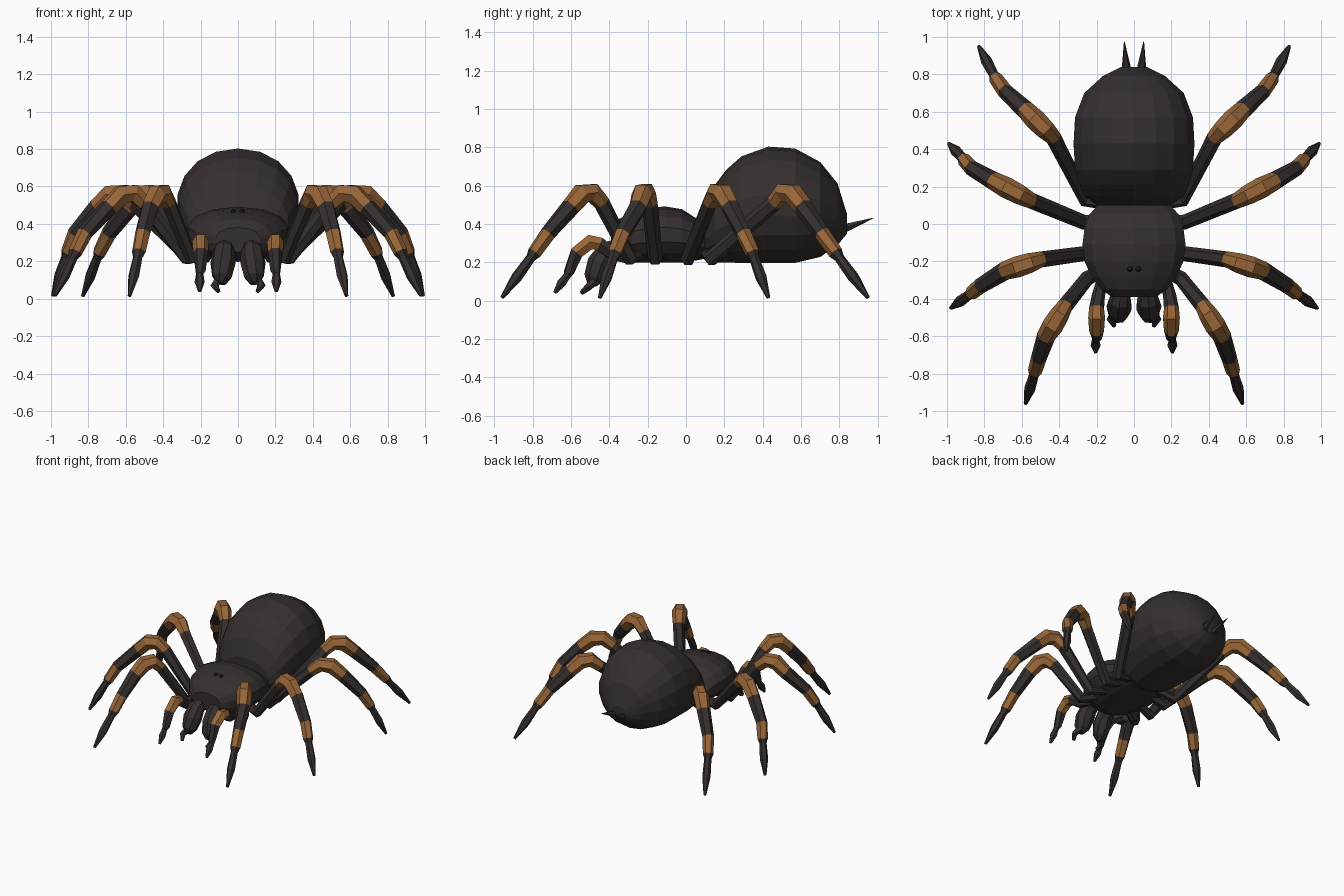
import bpy, bmesh, math
from mathutils import Vector

cube = bpy.data.objects.get("Cube")
if cube:
    bpy.data.objects.remove(cube)


def material(name, colour):
    m = bpy.data.materials.new(name)
    m.use_nodes = True
    m.diffuse_color = (*colour, 1)
    m.node_tree.nodes["Principled BSDF"].inputs["Base Color"].default_value = (*colour, 1)
    return m


DARK = material("dark brown", (0.036, 0.028, 0.028))
ORANGE = material("burnt orange", (0.32, 0.135, 0.04))
BLACK = material("eye black", (0.012, 0.01, 0.01))


def loft(name, rings, mats=(DARK,), bands=()):
    """Skin closed rings into a capped tube; bands lists the spans using the second material."""
    bm = bmesh.new()
    loops = [[bm.verts.new(p) for p in ring] for ring in rings]
    n = len(loops[0])
    for i, (a, b) in enumerate(zip(loops, loops[1:])):
        for k in range(n):
            face = bm.faces.new((a[k], a[(k + 1) % n], b[(k + 1) % n], b[k]))
            face.material_index = 1 if i in bands else 0
    bm.faces.new(loops[0])
    bm.faces.new(loops[-1])
    bmesh.ops.recalc_face_normals(bm, faces=bm.faces)
    mesh = bpy.data.meshes.new(name)
    bm.to_mesh(mesh)
    bm.free()
    for m in mats:
        mesh.materials.append(m)
    obj = bpy.data.objects.new(name, mesh)
    bpy.context.collection.objects.link(obj)
    return obj


def body(name, sections, sides, power):
    """Sections along y: (y, bottom, top, half width)."""
    rings = []
    for y, low, high, wide in sections:
        ring = []
        for k in range(sides):
            a = 2 * math.pi * (k + 0.5) / sides
            c, s = math.cos(a), math.sin(a)
            ring.append((wide * math.copysign(abs(c) ** power, c), y,
                         (low + high) / 2 + (high - low) / 2 * math.copysign(abs(s) ** power, s) * 1.01))
        rings.append(ring)
    return loft(name, rings)


def limb(name, points, radii, bands=(), sides=6):
    """Tapered tube along a path."""
    pts = [Vector(p) for p in points]
    rings = []
    for i, (p, r) in enumerate(zip(pts, radii)):
        before = (p - pts[i - 1]).normalized() if i else Vector()
        after = (pts[i + 1] - p).normalized() if i + 1 < len(pts) else Vector()
        t = (before + after).normalized()
        side = t.cross(Vector((0, 0, 1))).normalized()
        up = side.cross(t)
        angles = [2 * math.pi * k / sides for k in range(sides)]
        rings.append([p + r * (math.cos(a) * side + math.sin(a) * up) for a in angles])
    return loft(name, rings, (DARK, ORANGE), bands)


# Abdomen and carapace
body("abdomen", [(0.10, 0.21, 0.47, 0.20), (0.15, 0.2, 0.60, 0.27), (0.21, 0.2, 0.68, 0.295),
                 (0.29, 0.2, 0.75, 0.32), (0.43, 0.2, 0.8, 0.328), (0.57, 0.2, 0.79, 0.32),
                 (0.70, 0.23, 0.72, 0.27), (0.79, 0.29, 0.61, 0.17), (0.84, 0.35, 0.45, 0.07)], 18, 0.95)
body("carapace", [(-0.39, 0.25, 0.38, 0.12), (-0.35, 0.22, 0.425, 0.18), (-0.28, 0.2, 0.455, 0.235),
                  (-0.2, 0.2, 0.48, 0.27), (-0.11, 0.2, 0.49, 0.282), (-0.02, 0.2, 0.475, 0.27),
                  (0.05, 0.21, 0.43, 0.245), (0.1, 0.22, 0.36, 0.2)], 14, 0.9)

# Leg plans: root, knee start, knee end, band start, band end, tip
LEGS = {
    "front_leg": [(0.25, -0.29), (0.37, -0.44), (0.47, -0.60), (0.51, -0.72), (0.53, -0.79), (0.58, -0.96)],
    "second_leg": [(0.28, -0.16), (0.50, -0.19), (0.69, -0.25), (0.82, -0.33), (0.87, -0.37), (0.98, -0.45)],
    "third_leg": [(0.27, 0.01), (0.55, 0.125), (0.75, 0.23), (0.87, 0.30), (0.91, 0.345), (0.99, 0.43)],
    "rear_leg": [(0.26, 0.13), (0.43, 0.46), (0.58, 0.61), (0.69, 0.71), (0.74, 0.78), (0.83, 0.95)],
}
HEIGHTS = [0.22, 0.51, 0.49, 0.35, 0.25, 0.015]
RADII = [0.03, 0.04, 0.043, 0.053, 0.057, 0.05, 0.042, 0.038, 0.026, 0.03, 0.01]

for label, s in (("left", 1), ("right", -1)):
    for name, plan in LEGS.items():
        root, k1, k2, b1, b2, tip = [Vector((s * x, y, z)) for (x, y), z in zip(plan, HEIGHTS)]
        coxa = Vector((s * 0.14, root.y * 0.8, 0.25))
        lift = Vector((0, 0, 0.06))
        path = [coxa, root, k1, k1.lerp(k2, 0.3) + lift, k1.lerp(k2, 0.65) + lift, k2, b1, b2,
                b2.lerp(tip, 0.12), b2.lerp(tip, 0.55), tip]
        limb(f"{label}_{name}", path, RADII, bands=(2, 3, 4, 6))

    # Short feelers beside the jaws
    limb(f"{label}_feeler",
         [(s * 0.17, -0.3, 0.22), (s * 0.19, -0.38, 0.24), (s * 0.2, -0.45, 0.295), (s * 0.2, -0.5, 0.305),
          (s * 0.2, -0.57, 0.25), (s * 0.2, -0.61, 0.15), (s * 0.205, -0.62, 0.13),
          (s * 0.205, -0.65, 0.09), (s * 0.205, -0.685, 0.04)],
         [0.03, 0.035, 0.04, 0.045, 0.04, 0.028, 0.02, 0.027, 0.01], bands=(2, 3))

    # Jaws and fangs
    limb(f"{label}_jaw",
         [(s * 0.07, -0.35, 0.28), (s * 0.075, -0.41, 0.25), (s * 0.08, -0.45, 0.19),
          (s * 0.085, -0.48, 0.12), (s * 0.09, -0.49, 0.08)],
         [0.045, 0.06, 0.068, 0.055, 0.025], sides=8)
    limb(f"{label}_fang", [(s * 0.1, -0.47, 0.11), (s * 0.125, -0.51, 0.07), (s * 0.105, -0.545, 0.04)],
         [0.025, 0.022, 0.012])

    # Tail spinnerets
    limb(f"{label}_spinneret", [(s * 0.04, 0.81, 0.37), (s * 0.042, 0.85, 0.385), (s * 0.052, 0.975, 0.43)],
         [0.025, 0.022, 0.002])

    # Eyes
    bpy.ops.mesh.primitive_uv_sphere_add(segments=8, ring_count=6, radius=0.016,
                                         location=(s * 0.022, -0.24, 0.463))
    eye = bpy.context.object
    eye.name = f"{label}_eye"
    eye.data.materials.append(BLACK)
